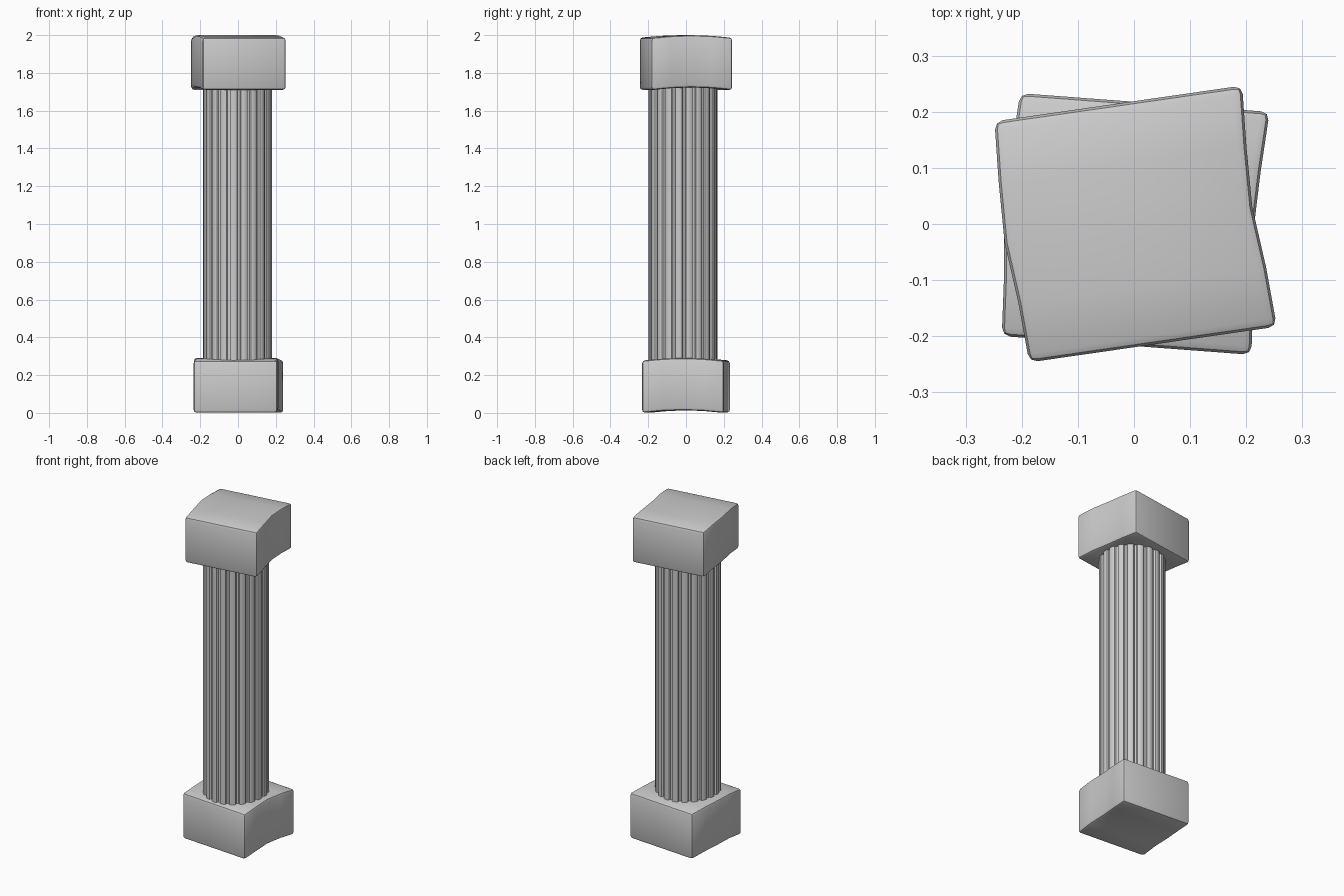
import bpy, bmesh
from math import radians, sin, cos, pi

if "Cube" in bpy.data.objects:
    bpy.data.objects.remove(bpy.data.objects["Cube"])


def finish(bm, name, angle):
    bmesh.ops.recalc_face_normals(bm, faces=bm.faces)
    me = bpy.data.meshes.new(name)
    bm.to_mesh(me)
    bm.free()
    me.shade_smooth()
    me.set_sharp_from_angle(angle=radians(angle))
    ob = bpy.data.objects.new(name, me)
    bpy.context.collection.objects.link(ob)
    return ob


# Worn stone block: rectangular section swept along y with a gentle arch
def block(name, z, turn, w=0.446, d=0.434, h=0.277):
    bm = bmesh.new()
    rings = []
    shifts = (0, -0.004, -0.013, -0.008, 0)
    lifts = (0, 0.010, 0.014, 0.010, 0)
    for i, (dx, dz) in enumerate(zip(shifts, lifts)):
        y = d * (i / 4 - 0.5)
        rings.append([bm.verts.new((sx * w / 2 + dx, y, sz * h + dz))
                      for sx, sz in ((-1, 0), (1, 0), (1, 1), (-1, 1))])
    for a, b in zip(rings, rings[1:]):
        for j in range(4):
            k = (j + 1) % 4
            bm.faces.new((a[j], a[k], b[k], b[j]))
    bm.faces.new(rings[0])
    bm.faces.new(rings[-1])
    bmesh.ops.recalc_face_normals(bm, faces=bm.faces)
    edges = [e for e in bm.edges if e.calc_face_angle() > radians(60)]
    bmesh.ops.bevel(bm, geom=edges, offset=0.015, segments=2,
                    profile=0.5, affect='EDGES')
    ob = finish(bm, name, 35)
    ob.location = (0.003, 0, z)
    ob.rotation_euler.z = radians(turn)


block("base_block", 0, -4.3)
block("capital_block", 1.709, 8.2)

# Fluted shaft: raised ribs separated by narrow grooves
FLUTES, R = 20, 0.183
profile = ((0.0, 0.170), (0.22, 0.170), (0.30, 0.179),
           (0.45, R), (0.77, R), (0.92, 0.179))
bm = bmesh.new()
ring = []
for i in range(FLUTES):
    for t, r in profile:
        a = 2 * pi * (i + t) / FLUTES
        ring.append(bm.verts.new((r * cos(a), r * sin(a), 0.27)))
face = bm.faces.new(ring)
top = bmesh.ops.extrude_face_region(bm, geom=[face])
bmesh.ops.translate(bm, vec=(0, 0, 1.47),
                    verts=[g for g in top["geom"] if isinstance(g, bmesh.types.BMVert)])
shaft = finish(bm, "fluted_shaft", 30)
shaft.location = (-0.002, -0.017, 0)
